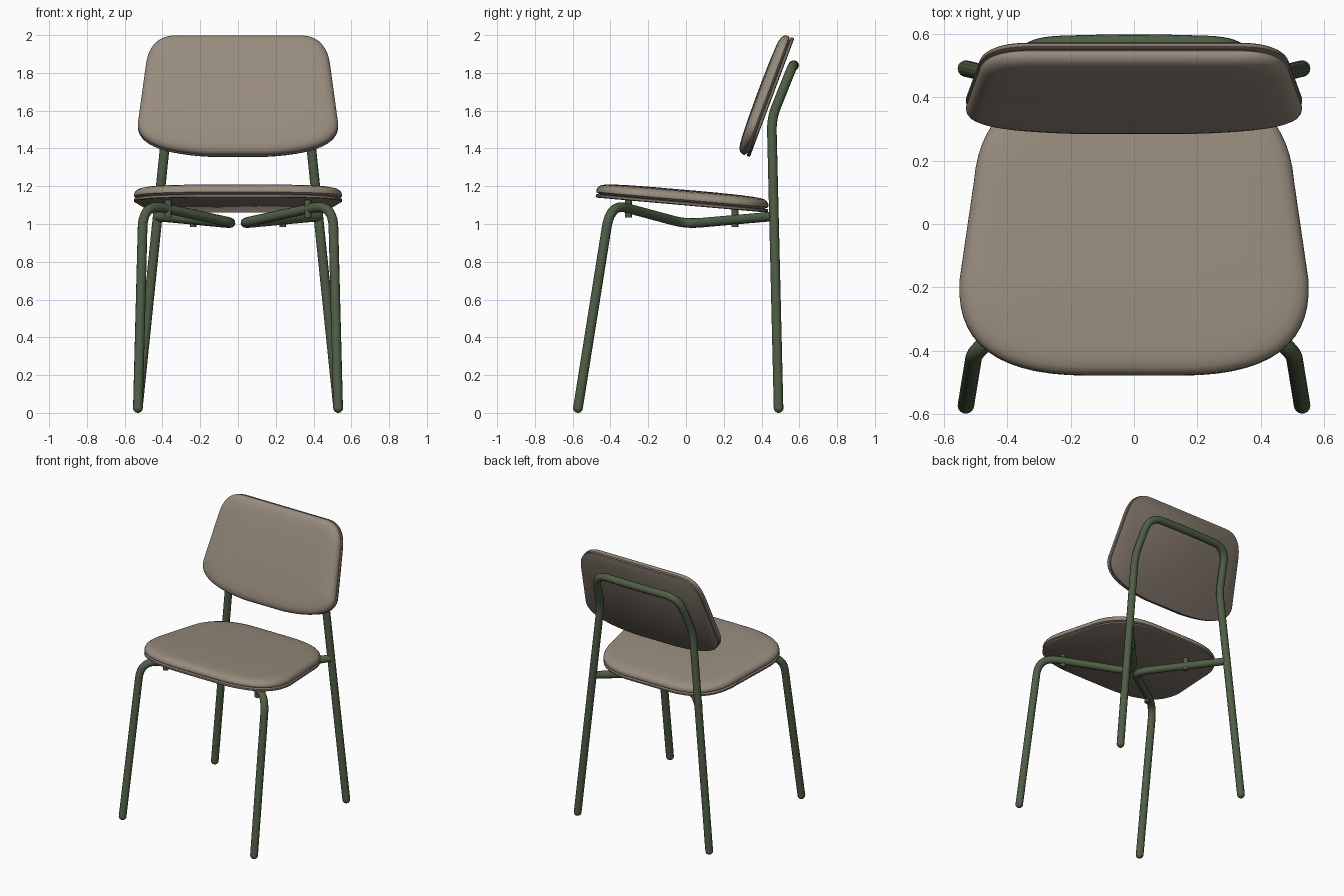
import bpy, bmesh, math
from mathutils import Vector

cube = bpy.data.objects.get("Cube")
if cube:
    bpy.data.objects.remove(cube, do_unlink=True)


def material(name, rgb):
    mat = bpy.data.materials.new(name)
    mat.use_nodes = True
    mat.diffuse_color = (*rgb, 1)
    bsdf = mat.node_tree.nodes["Principled BSDF"]
    bsdf.inputs["Base Color"].default_value = (*rgb, 1)
    bsdf.inputs["Roughness"].default_value = 0.7
    return mat


FABRIC = material("taupe fabric", (0.31, 0.26, 0.205))
SHELL = material("brown shell", (0.22, 0.18, 0.148))
STEEL = material("green steel", (0.078, 0.112, 0.06))
TUBE = 0.026


def bend(a, corner, b, steps=10):
    """Smooth corner from a to b."""
    a, c, b = Vector(a), Vector(corner), Vector(b)
    ts = [i / steps for i in range(steps + 1)]
    return [a * (1 - t) ** 2 + c * 2 * t * (1 - t) + b * t * t for t in ts]


def rounded_path(points, trims):
    """Polyline whose inner corners are rounded by the given trim lengths."""
    pts = [Vector(p) for p in points]
    path = [pts[0]]
    for prev, p, nxt, trim in zip(pts, pts[1:], pts[2:], trims):
        path += bend(p + (prev - p).normalized() * trim, p,
                     p + (nxt - p).normalized() * trim)
    return path + [pts[-1]]


def tube(name, path):
    curve = bpy.data.curves.new(name, "CURVE")
    curve.dimensions = "3D"
    curve.bevel_depth = TUBE
    curve.bevel_resolution = 4
    curve.use_fill_caps = True
    spline = curve.splines.new("POLY")
    spline.points.add(len(path) - 1)
    for point, co in zip(spline.points, path):
        point.co = (*co, 1)
    curve.materials.append(STEEL)
    obj = bpy.data.objects.new(name, curve)
    bpy.context.collection.objects.link(obj)
    bpy.ops.object.select_all(action="DESELECT")
    obj.select_set(True)
    bpy.context.view_layer.objects.active = obj
    bpy.ops.object.convert(target="MESH")
    bpy.ops.object.shade_smooth_by_angle(angle=math.radians(40))


def pad(name, half_outline, rings, mat, location, tilt):
    """Loft a symmetric outline through (inset, height) rings."""
    outline = half_outline + [Vector((-p.x, p.y)) for p in reversed(half_outline)]
    half_x = max(p.x for p in outline)
    half_y = max(abs(p.y) for p in outline)
    bm = bmesh.new()
    loops = [[bm.verts.new((p.x * (1 - inset / half_x), p.y * (1 - inset / half_y), h))
              for p in outline] for inset, h in rings]
    n = len(outline)
    for low, high in zip(loops, loops[1:]):
        for i in range(n):
            j = (i + 1) % n
            bm.faces.new((low[i], low[j], high[j], high[i]))
    bm.faces.new(list(reversed(loops[0])))
    bm.faces.new(loops[-1])
    bmesh.ops.recalc_face_normals(bm, faces=bm.faces)
    mesh = bpy.data.meshes.new(name)
    bm.to_mesh(mesh)
    bm.free()
    mesh.materials.append(mat)
    obj = bpy.data.objects.new(name, mesh)
    obj.location = location
    obj.rotation_euler.x = math.radians(tilt)
    bpy.context.collection.objects.link(obj)
    bpy.ops.object.select_all(action="DESELECT")
    obj.select_set(True)
    bpy.context.view_layer.objects.active = obj
    bpy.ops.object.shade_smooth_by_angle(angle=math.radians(40))


# Seat and backrest: thin shell with a domed cushion on top
shell_rings = [(0.006, 0), (0, 0.004), (0, 0.015), (0.005, 0.019)]
cushion_rings = [(0.025, 0.017), (0.01, 0.024), (0.001, 0.029), (0, 0.037), (0.002, 0.047),
                 (0.009, 0.058), (0.022, 0.067), (0.045, 0.073), (0.09, 0.077),
                 (0.17, 0.08), (0.3, 0.082)]
seat_outline = (bend((0.15, -0.46), (0.57, -0.46), (0.55, -0.16), 14)
                + bend((0.505, 0.15), (0.48, 0.455), (0.15, 0.455), 14))
back_outline = (bend((0.15, -0.348), (0.558, -0.325), (0.528, -0.155), 14)
                + bend((0.487, 0.165), (0.465, 0.324), (0.33, 0.324), 14))
for label, outline, place, tilt in (("seat", seat_outline, (0, -0.02, 1.1), -5),
                                    ("backrest", back_outline, (0, 0.46, 1.68), 69.5)):
    pad(label + "_shell", outline, shell_rings, SHELL, place, tilt)
    pad(label + "_cushion", outline, cushion_rings, FABRIC, place, tilt)

# Rear legs joined by the backrest hoop
half = [(0.53, 0.49, TUBE), (0.372, 0.453, 1.56), (0.335, 0.565, 1.84)]
hoop = half + [(0, 0.574, 1.84)] + [(-x, y, z) for x, y, z in reversed(half)]
tube("rear_frame", rounded_path(hoop, [0.07, 0.11, 0.15, 0.11, 0.07]))

for side, word in ((1, "left"), (-1, "right")):
    # Front leg running under the seat and back to the rear leg
    path = [(0.53, -0.572, TUBE), (0.502, -0.4, 1.108), (0, 0, 1.0), (0.425, 0.458, 1.04)]
    path = [(x * side, y, z) for x, y, z in path]
    tube(word + "_front_leg", rounded_path(path, [0.13, 0.11]))

    # Pegs holding the seat
    for part, x, y, low, high in (("front", 0.37, -0.305, 1.035, 1.13),
                                  ("rear", 0.237, 0.26, 0.985, 1.08)):
        bpy.ops.mesh.primitive_cylinder_add(vertices=16, radius=0.018, depth=high - low,
                                            location=(x * side, y, (low + high) / 2))
        peg = bpy.context.object
        peg.name = f"{word}_{part}_seat_peg"
        peg.data.materials.append(STEEL)
        bpy.ops.object.shade_smooth_by_angle(angle=math.radians(40))

    # Rounded feet
    for part, y in (("front", -0.572), ("rear", 0.49)):
        bpy.ops.mesh.primitive_uv_sphere_add(segments=16, ring_count=10, radius=TUBE,
                                             location=(0.53 * side, y, TUBE))
        foot = bpy.context.object
        foot.name = f"{word}_{part}_foot"
        foot.data.materials.append(STEEL)
        bpy.ops.object.shade_smooth()
